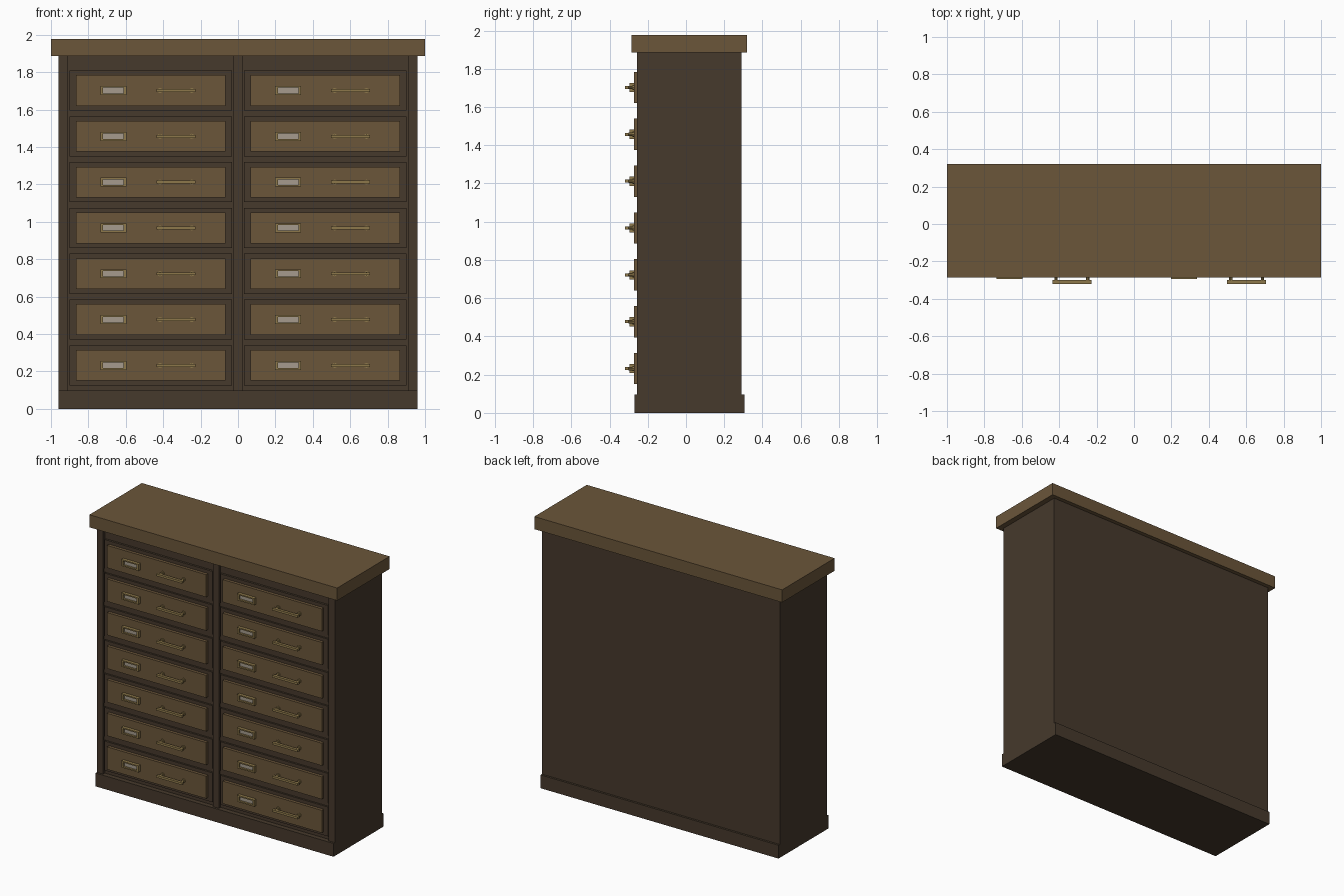
import bpy

cube = bpy.data.objects.get("Cube")
if cube:
    bpy.data.objects.remove(cube, do_unlink=True)


def material(name, rgb):
    m = bpy.data.materials.new(name)
    m.use_nodes = True
    m.diffuse_color = (*rgb, 1)
    m.node_tree.nodes["Principled BSDF"].inputs["Base Color"].default_value = (*rgb, 1)
    return m


dark_wood = material("dark wood", (0.061, 0.041, 0.025))
brown_wood = material("brown wood", (0.147, 0.093, 0.042))
brass = material("brass", (0.27, 0.19, 0.07))
paper = material("label paper", (0.38, 0.33, 0.27))


def box(name, mat, x, y, z):
    """Box from (low, high) ranges on each axis."""
    bpy.ops.mesh.primitive_cube_add(size=1, location=[sum(r) / 2 for r in (x, y, z)])
    ob = bpy.context.object
    ob.name = name
    ob.scale = [r[1] - r[0] for r in (x, y, z)]
    bpy.ops.object.transform_apply(location=False, rotation=False, scale=True)
    ob.data.materials.append(mat)
    return ob


def around(c, half):
    return (c - half, c + half)


def post(name, x, z, radius, y):
    """Short round pin along the y axis."""
    bpy.ops.mesh.primitive_cylinder_add(
        vertices=8, radius=radius, depth=y[1] - y[0],
        location=(x, sum(y) / 2, z), rotation=(1.5708, 0, 0))
    ob = bpy.context.object
    ob.name = name
    ob.data.materials.append(brass)


FRONT, RECESS, PANEL = -0.255, -0.235, -0.272

# Carcass
box("top_board", brown_wood, (-1, 1), (-0.285, 0.32), (1.885, 1.977))
box("plinth", dark_wood, (-0.96, 0.96), (-0.27, 0.305), (0, 0.097))
box("carcass", dark_wood, (-0.96, 0.96), (RECESS, 0.29), (0.097, 1.885))
for name, x in (("right_stile", (-0.96, -0.91)), ("divider", (-0.025, 0.025)),
                ("left_stile", (0.91, 0.96))):
    box(name, dark_wood, x, (FRONT, RECESS), (0.097, 1.885))


def drawer(cx, cz):
    # Dark frame and raised panel
    box("drawer_frame", dark_wood, around(cx, 0.435), (-0.25, RECESS), around(cz, 0.107))
    box("drawer_panel", brown_wood, around(cx, 0.4), (PANEL, -0.25), around(cz, 0.082))

    # Label holder: a rim round a paper card
    lx, rim = cx - 0.199, (-0.295, PANEL)
    for s in (-1, 1):
        box("label_rim_side", brass, around(lx + s * 0.062, 0.007), rim, around(cz, 0.024))
        box("label_rim_edge", brass, around(lx, 0.055), rim, around(cz + s * 0.0195, 0.0045))
    box("label_card", paper, around(lx, 0.055), (-0.281, PANEL), around(cz, 0.015))

    # Pull handle on two flanged posts
    hx = cx + 0.135
    box("handle_bar", brass, around(hx, 0.104), (-0.32, -0.3), around(cz, 0.008))
    for s in (-1, 1):
        post("handle_post", hx + s * 0.085, cz, 0.009, (-0.302, PANEL))
        post("handle_flange", hx + s * 0.085, cz, 0.014, (-0.28, PANEL))


# Two columns of seven drawers, with rails between
ROWS, PITCH, LOWEST = 7, 0.245, 0.232
for cx in (-0.467, 0.467):
    for row in range(ROWS):
        cz = LOWEST + row * PITCH
        drawer(cx, cz)
        if row < ROWS - 1:
            box("rail", dark_wood, around(cx, 0.443), (-0.243, RECESS),
                around(cz + PITCH / 2, 0.012))
